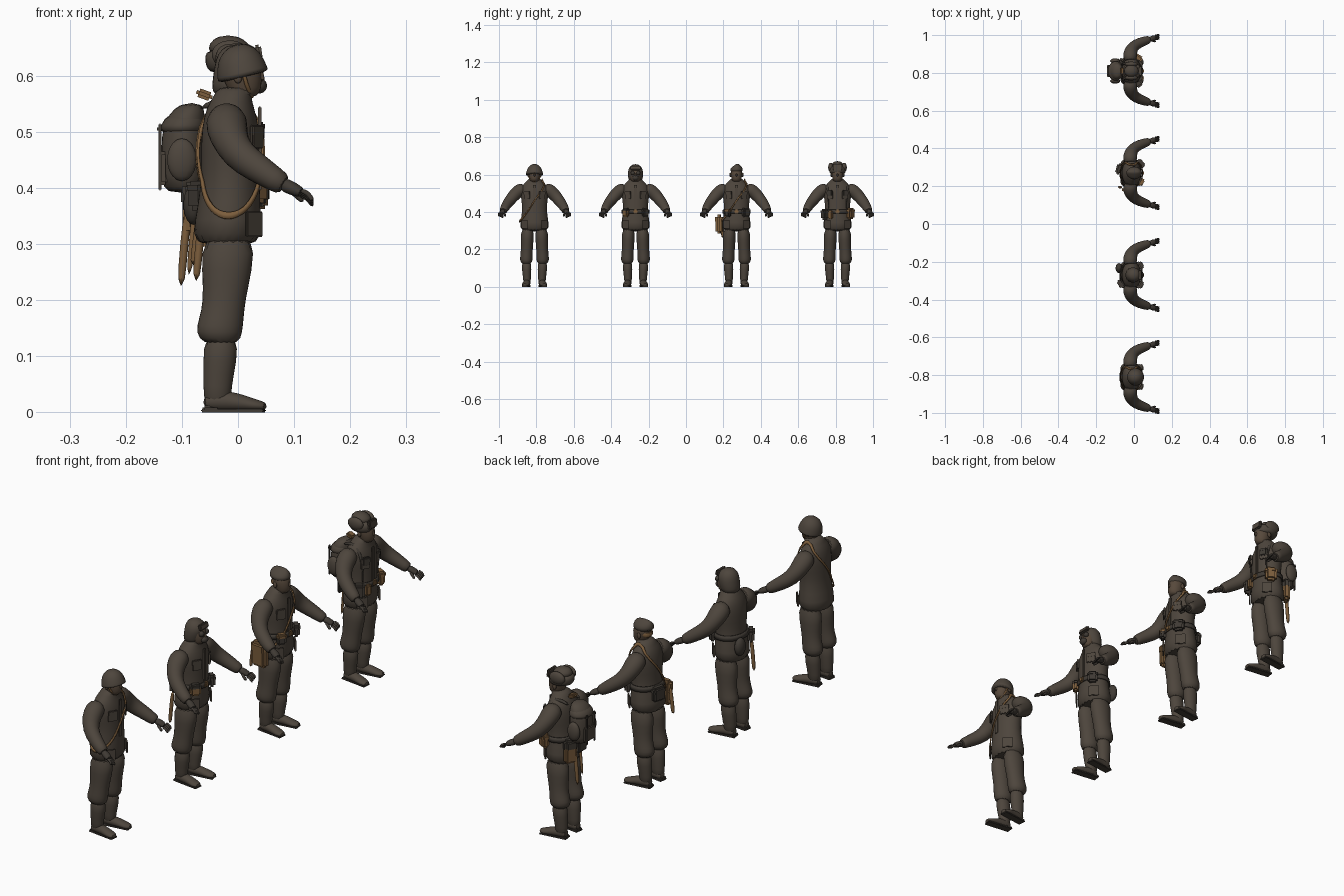
import bpy, bmesh, math
from mathutils import Vector, Matrix

if "Cube" in bpy.data.objects:
    bpy.data.objects.remove(bpy.data.objects["Cube"])

UP = Vector((0, 0, 1))


def material(name, rgb):
    m = bpy.data.materials.new(name)
    m.use_nodes = True
    m.diffuse_color = (*rgb, 1)
    m.node_tree.nodes["Principled BSDF"].inputs["Base Color"].default_value = (*rgb, 1)
    return m


CLOTH = material("drab_cloth", (.075, .06, .046))
DARK = material("dark_gear", (.05, .042, .034))
TAN = material("tan_leather", (.2, .11, .045))
SKIN = material("shaded_skin", (.095, .066, .044))

who, place = "", 0.0     # current soldier and its y position


def finish(bm, name, mat, angle=50):
    bmesh.ops.recalc_face_normals(bm, faces=bm.faces)
    mesh = bpy.data.meshes.new(name)
    bm.to_mesh(mesh)
    bm.free()
    obj = bpy.data.objects.new(who + "_" + name, mesh)
    obj.location.y = place
    mesh.materials.append(mat)
    bpy.context.collection.objects.link(obj)
    bpy.ops.object.select_all(action='DESELECT')
    obj.select_set(True)
    bpy.context.view_layer.objects.active = obj
    bpy.ops.object.shade_smooth_by_angle(angle=math.radians(angle))
    return obj


def loft(name, rings, mat, flat=True, seg=14):
    """Skin of elliptic rings (x, y, z, radius, radius), level or square to the path."""
    bm = bmesh.new()
    centres = [Vector(r[:3]) for r in rings]
    loops = []
    for i, (c, ring) in enumerate(zip(centres, rings)):
        u, v = Vector((1, 0, 0)), Vector((0, 1, 0))
        if not flat:
            t = (centres[min(i + 1, len(rings) - 1)] - centres[max(i - 1, 0)]).normalized()
            u = t.cross(UP).normalized()
            v = u.cross(t)
        turn = [math.tau * k / seg for k in range(seg)]
        loops.append([bm.verts.new(c + u * ring[3] * math.cos(a) + v * ring[4] * math.sin(a))
                      for a in turn])
    for low, high in zip(loops, loops[1:]):
        for k in range(seg):
            n = (k + 1) % seg
            bm.faces.new((low[k], low[n], high[n], high[k]))
    bm.faces.new(loops[0])
    bm.faces.new(loops[-1])
    obj = finish(bm, name, mat, 70)
    obj.modifiers.new("soften", 'SUBSURF').levels = 1
    return obj


def tube(name, points, radius, mat):
    return loft(name, [(*p, radius, radius) for p in points], mat, False, 8)


def box(name, loc, size, mat, turn=0, tilt=0):
    bm = bmesh.new()
    bmesh.ops.create_cube(bm, size=1)
    m = Matrix.Translation(loc) @ Matrix.Rotation(turn, 4, 'Z') @ Matrix.Rotation(tilt, 4, 'Y')
    bmesh.ops.transform(bm, verts=bm.verts, matrix=m @ Matrix.Diagonal((*size, 1)))
    bmesh.ops.bevel(bm, geom=bm.edges[:], offset=min(size) * .3, segments=2, affect='EDGES')
    return finish(bm, name, mat)


def ball(name, loc, radii, mat):
    bm = bmesh.new()
    bmesh.ops.create_uvsphere(bm, u_segments=14, v_segments=9, radius=1)
    m = Matrix.Translation(loc) @ Matrix.Diagonal((*radii, 1))
    bmesh.ops.transform(bm, verts=bm.verts, matrix=m)
    return finish(bm, name, mat, 80)


# Tunic sections, from hem to collar
TUNIC = [(-.02, 0, .293, .064, .08), (-.018, 0, .34, .06, .077), (-.013, 0, .41, .052, .065),
         (-.014, 0, .46, .053, .07), (-.013, 0, .51, .052, .078), (-.014, 0, .545, .042, .066),
         (-.01, 0, .562, .034, .042), (-.005, 0, .582, .031, .033)]


def surface(a, z, off=0.0):
    """Point on the tunic at angle a (zero is forward) and height z."""
    for p, q in zip(TUNIC, TUNIC[1:]):
        if z <= q[2]:
            break
    t = max(0, min(1, (z - p[2]) / (q[2] - p[2])))
    x, _, _, rx, ry = [s + (e - s) * t for s, e in zip(p, q)]
    return Vector((x + (rx + off) * math.cos(a), (ry + off) * math.sin(a), z))


def band(name, middle, swing, width, mat, off=.002):
    """Strap running round the tunic, raised on the left by swing."""
    bm = bmesh.new()
    pairs = []
    for k in range(48):
        a = math.tau * k / 48
        z = middle + swing * math.sin(a)
        pairs.append([bm.verts.new(surface(a, z + h * width, off)) for h in (-.5, .5)])
    for p, q in zip(pairs, pairs[1:] + pairs[:1]):
        bm.faces.new((p[0], q[0], q[1], p[1]))
    obj = finish(bm, name, mat)
    thick = obj.modifiers.new("thickness", 'SOLIDIFY')
    thick.thickness, thick.offset = .005, 1


def pouch(name, degrees, z, size, mat, flap=None):
    """Bag on the tunic: size is depth, width, height."""
    a = math.radians(degrees)
    c = surface(a, z, size[0] * .45)
    box(name, c, size, mat, a)
    if flap:
        top = c + UP * size[2] * .3
        box(name + "_flap", top, (size[0] * 1.15, size[1] * 1.06, size[2] * .5), flap, a)


def body():
    loft("tunic", TUNIC, CLOTH, seg=20)
    loft("collar", [(-.004, 0, .555, .037, .042), (-.002, 0, .582, .033, .034)], CLOTH)
    loft("head", [(.004, 0, .56, .022, .022), (.014, 0, .568, .027, .024), (.008, 0, .59, .036, .031),
                  (.004, 0, .62, .038, .033), (.002, 0, .645, .022, .02)], SKIN)
    loft("nose", [(.043, 0, .588, .008, .007), (.039, 0, .612, .005, .004)], SKIN, seg=8)
    box("tunic_placket", surface(0, .47), (.006, .014, .15), CLOTH)
    for s, side in ((-1, "right"), (1, "left")):
        loft(side + "_sleeve", [(-.02, s * .05, .525, .03, .03), (-.021, s * .078, .519, .039, .037),
             (-.018, s * .105, .495, .037, .035), (-.002, s * .133, .46, .03, .031),
             (.033, s * .151, .436, .027, .027), (.07, s * .164, .412, .023, .022),
             (.084, s * .167, .404, .019, .019)], CLOTH, False)
        # Hands with spread fingers
        loft(side + "_palm", [(.078, s * .166, .407, .013, .014), (.095, s * .172, .4, .015, .013),
             (.117, s * .178, .389, .016, .01)], DARK, False, 10)
        for i in range(4):
            d = i - 1.5
            root = Vector((.11, s * (.178 + d * .007), .391 + d * .003))
            bend = Vector((.015, s * .002, -.004))
            tube(f"{side}_finger_{i}", [root, root + bend, root + bend * 1.6 - UP * .014], .005, DARK)
        tube(side + "_thumb", [(.09, s * .163, .398), (.106, s * .157, .386), (.117, s * .157, .375)],
             .006, DARK)
        # Trousers gathered over the boots
        loft(side + "_trouser", [(-.016, s * .037, .32, .05, .036), (-.02, s * .039, .25, .046, .035),
             (-.024, s * .041, .2, .038, .032), (-.03, s * .043, .165, .041, .034),
             (-.034, s * .044, .143, .043, .035), (-.03, s * .043, .12, .033, .028)], CLOTH)
        loft(side + "_boot_shaft", [(-.03, s * .043, .14, .031, .027), (-.032, s * .042, .09, .031, .026),
             (-.037, s * .04, .045, .025, .021), (-.036, s * .04, .01, .026, .02)], CLOTH)
        loft(side + "_boot_foot", [(-.063, s * .038, .017, .015, .014), (-.035, s * .04, .021, .02, .02),
             (0, s * .044, .018, .019, .017), (.03, s * .049, .012, .022, .011),
             (.052, s * .052, .01, .013, .008)], CLOTH, False)
        box(side + "_boot_sole", (-.008, s * .044, .003), (.112, .034, .006), DARK, s * .13)
        box(side + "_boot_heel", (-.048, s * .039, .006), (.03, .034, .012), DARK)
        pouch(side + "_chest_pocket", s * 32, .49, (.007, .036, .04), CLOTH, CLOTH)
        pouch(side + "_hip_pocket", s * 42, .335, (.006, .042, .045), CLOTH)
        ball(side + "_ear", (.0, s * .033, .598), (.008, .005, .012), SKIN)


def belt():
    band("belt", .402, 0, .02, DARK, .003)
    pouch("belt_buckle", 0, .402, (.014, .022, .022), TAN)


def chin_strap():
    for s in (-1, 1):
        tube(f"chin_strap_{s + 1}", [(.008, s * .035, .615), (.014, s * .033, .585), (.024, s * .012, .563),
             (.025, 0, .562)], .004, TAN)


def scabbard(x, y, low):
    tube("scabbard", [(x + .014, y, .37), (x + .006, y, .3), (x, y, low)], .008, TAN)


# Soldier with a steel helmet and shoulder strap
who, place = "helmet_soldier", -.81
body()
chin_strap()
loft("helmet", [(.01, 0, .596, .05, .049), (.008, 0, .604, .046, .046), (.004, 0, .622, .042, .043),
     (-.001, 0, .642, .033, .034), (-.005, 0, .655, .012, .013)], CLOTH, False, 20)
band("shoulder_strap", .46, .11, .012, TAN)

# Soldier with a flapped hood and mask
who, place = "hood_soldier", -.27
body()
belt()
loft("flapped_hood", [(-.012, 0, .56, .034, .036), (-.01, 0, .585, .038, .041), (-.002, 0, .615, .041, .042),
     (-.002, 0, .638, .037, .036), (-.004, 0, .656, .016, .016)], CLOTH)
box("hood_brow", (.034, 0, .634), (.014, .052, .024), CLOTH, 0, -.3)
ball("mask_snout", (.038, 0, .582), (.014, .017, .014), DARK)
for s in (-1, 1):
    ball(f"mask_lens_{s + 1}", (.036, s * .015, .608), (.01, .011, .011), DARK)
pouch("right_ammo_pouch", -42, .395, (.024, .04, .045), TAN, DARK)
pouch("left_ammo_pouch", 42, .395, (.024, .04, .045), DARK, DARK)
ball("canteen", surface(2.7, .37, .014), (.018, .027, .036), DARK)
pouch("rear_pouch", 215, .385, (.026, .045, .05), DARK, DARK)
scabbard(-.075, -.06, .23)

# Soldier with a folded cap and side bag
who, place = "cap_soldier", .27
body()
belt()
loft("folded_cap", [(.002, 0, .61, .042, .036), (0, 0, .632, .043, .036), (-.002, .004, .646, .037, .02),
     (-.002, .005, .658, .024, .005)], CLOTH)
loft("nape_hair", [(-.014, 0, .584, .022, .026), (-.012, 0, .615, .027, .032)], TAN)
band("bag_strap", .46, .11, .012, TAN, .004)
pouch("side_bag", -96, .333, (.034, .07, .095), TAN, TAN)
pouch("right_ammo_pouch", -36, .393, (.024, .036, .042), DARK, TAN)
pouch("left_ammo_pouch", 40, .395, (.026, .046, .045), DARK, DARK)
pouch("rear_pouch", 165, .38, (.026, .055, .055), DARK, DARK)
scabbard(-.08, -.075, .26)

# Soldier with a fur hat, backpack and tools
who, place = "pack_soldier", .81
body()
belt()
loft("fur_hat_band", [(-.006, 0, .603, .04, .036), (-.008, 0, .612, .05, .046), (-.01, 0, .635, .052, .048),
     (-.012, 0, .648, .042, .038)], CLOTH)
loft("fur_hat_crown", [(-.012, 0, .635, .044, .04), (-.016, 0, .658, .038, .034),
     (-.018, 0, .672, .016, .014)], CLOTH)
for s, side in ((-1, "right"), (1, "left")):
    ball(side + "_hat_flap", (-.014, s * .036, .638), (.034, .014, .025), CLOTH)
    harness = [surface(s * math.radians(d), z, .003) for d, z in ((45, .41), (40, .47), (46, .525))]
    tube(side + "_harness", harness + [Vector((-.012, s * .045, .566)), Vector((-.07, s * .035, .54))],
         .007, DARK)
    pouch(side + "_harness_pouch", s * 30, .5, (.012, .03, .032), DARK, DARK)
    ball(side + "_pack_pocket", (-.1, s * .053, .45), (.027, .014, .038), CLOTH)
    box(side + "_pack_strap", (-.139, s * .024, .455), (.006, .009, .12), DARK)
    box(side + "_pack_buckle", (-.14, s * .024, .505), (.008, .014, .01), DARK)
box("hat_front_flap", (.036, 0, .638), (.014, .05, .034), CLOTH, 0, -.15)
loft("backpack", [(-.095, 0, .39, .034, .042), (-.098, 0, .41, .04, .053), (-.098, 0, .5, .041, .053),
     (-.092, 0, .53, .034, .046), (-.082, 0, .552, .02, .03)], CLOTH)
loft("pack_lid", [(-.098, 0, .495, .043, .055), (-.098, 0, .51, .043, .055),
     (-.092, 0, .536, .032, .044)], CLOTH)
box("pack_pocket", (-.133, 0, .435), (.018, .066, .06), CLOTH)
box("pack_tie", (-.06, 0, .566), (.03, .03, .016), TAN, 0, .35)
pouch("right_ammo_pouch", -55, .385, (.03, .042, .055), DARK, DARK)
pouch("front_pouch", -28, .385, (.02, .026, .045), TAN)
pouch("left_holster", 58, .39, (.03, .046, .055), TAN, TAN)
pouch("rear_bag", 150, .36, (.03, .05, .09), TAN, DARK)
scabbard(-.102, .03, .22)
tube("spade_handle", [(-.075, -.02, .4), (-.08, -.02, .32), (-.088, -.02, .24)], .006, TAN)
box("spade_cover", (-.085, -.02, .37), (.014, .05, .06), DARK)
